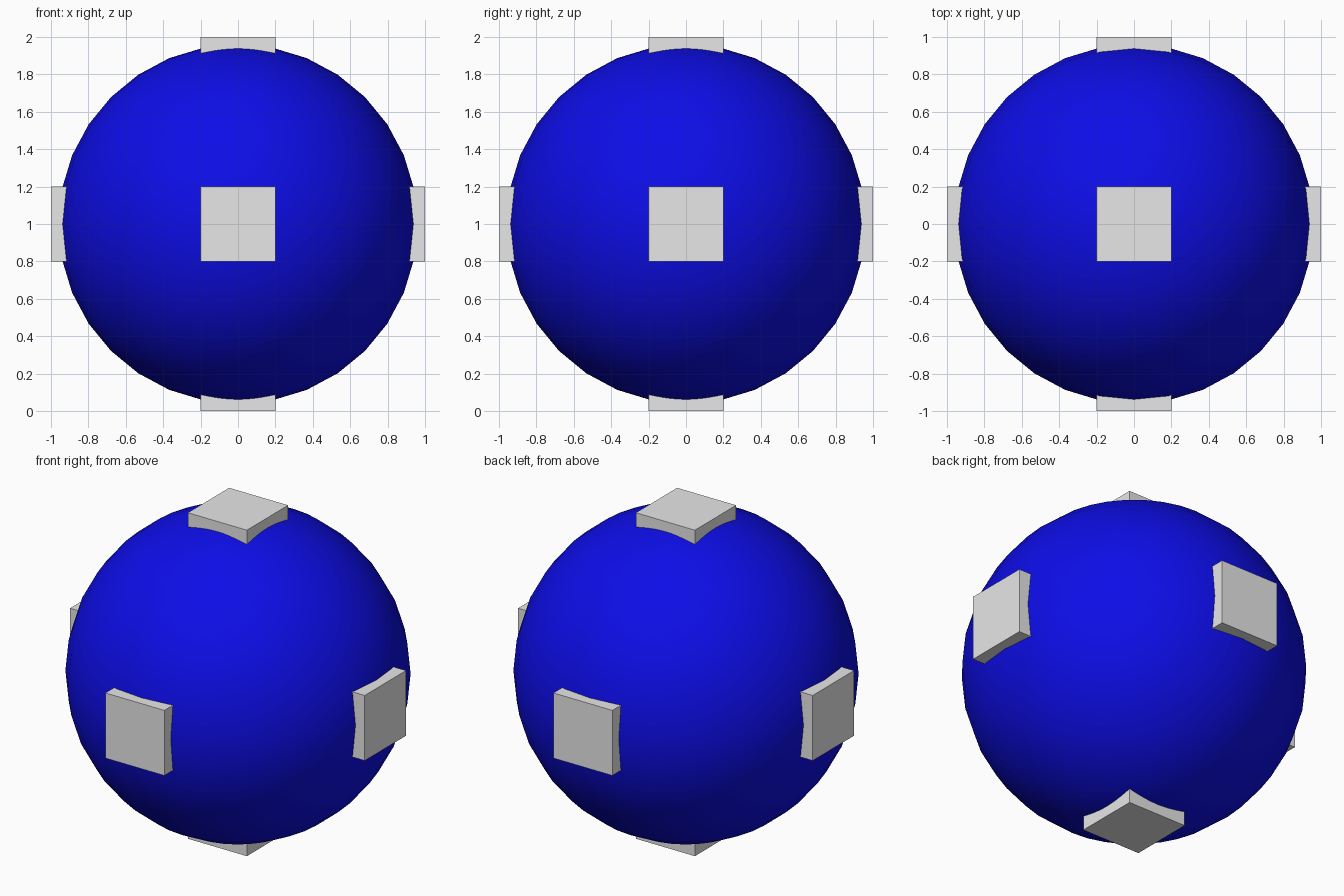
import bpy
from mathutils import Vector

default = bpy.data.objects.get("Cube")
if default:
    bpy.data.objects.remove(default, do_unlink=True)

RADIUS = 0.96
CENTRE = Vector((0, 0, 1))
PAD_WIDTH = 0.4
PAD_INNER = 0.84   # sunk below the ball's surface


def make_material(name, colour):
    mat = bpy.data.materials.new(name)
    mat.use_nodes = True
    mat.diffuse_color = (*colour, 1)
    mat.node_tree.nodes["Principled BSDF"].inputs["Base Color"].default_value = (*colour, 1)
    return mat


blue = make_material("deep_blue", (0.004, 0.004, 0.8))
grey = make_material("light_grey", (0.8, 0.8, 0.8))

# Smooth ball
bpy.ops.mesh.primitive_uv_sphere_add(segments=32, ring_count=16, radius=RADIUS, location=CENTRE)
ball = bpy.context.object
ball.name = "ball"
ball.data.materials.append(blue)
bpy.ops.object.shade_smooth()

# Square pads on the six sides
pads = {
    "left_pad": (1, 0, 0),
    "right_pad": (-1, 0, 0),
    "front_pad": (0, -1, 0),
    "back_pad": (0, 1, 0),
    "top_pad": (0, 0, 1),
    "bottom_pad": (0, 0, -1),
}
for name, axis in pads.items():
    bpy.ops.mesh.primitive_cube_add(size=1, location=CENTRE + Vector(axis) * (1 + PAD_INNER) / 2)
    pad = bpy.context.object
    pad.name = name
    pad.scale = [1 - PAD_INNER if a else PAD_WIDTH for a in axis]
    bpy.ops.object.transform_apply(location=False, rotation=False, scale=True)
    pad.data.materials.append(grey)
